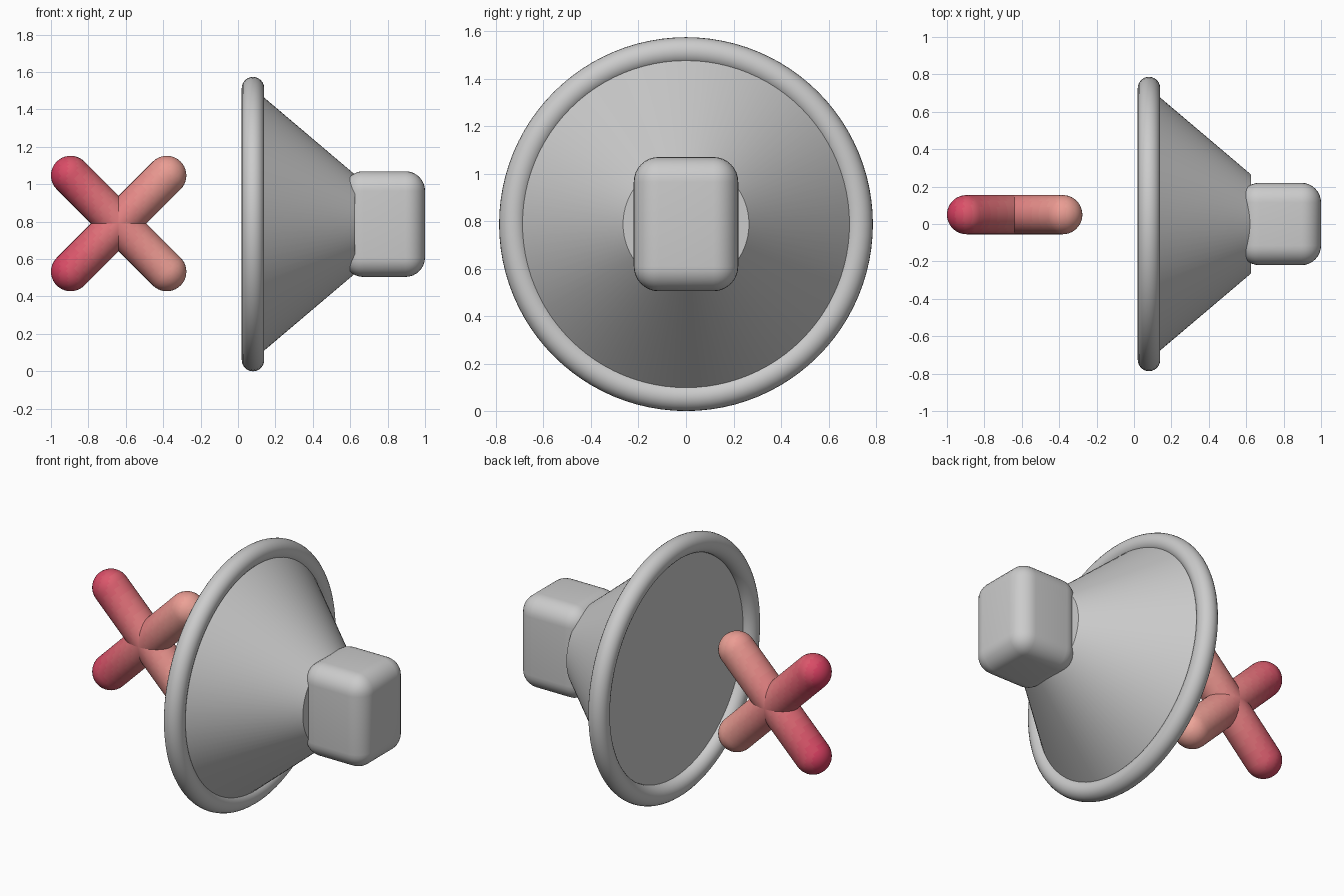
import bpy, bmesh, math
from mathutils import Matrix, Vector

if "Cube" in bpy.data.objects:
    bpy.data.objects.remove(bpy.data.objects["Cube"])

CZ = 0.787  # height of the common axis


def finish(bm, name, matrix):
    bmesh.ops.remove_doubles(bm, verts=bm.verts, dist=1e-5)
    bmesh.ops.recalc_face_normals(bm, faces=bm.faces)
    bm.transform(matrix)
    mesh = bpy.data.meshes.new(name)
    bm.to_mesh(mesh)
    bm.free()
    obj = bpy.data.objects.new(name, mesh)
    bpy.context.collection.objects.link(obj)
    bpy.ops.object.select_all(action='DESELECT')
    obj.select_set(True)
    bpy.context.view_layer.objects.active = obj
    bpy.ops.object.shade_smooth_by_angle(angle=math.radians(35))
    return obj


def lathe(name, profile, matrix, steps=64):
    """Revolve (x, radius) points around the x axis."""
    bm = bmesh.new()
    verts = [bm.verts.new((x, 0, r)) for x, r in profile]
    edges = [bm.edges.new(pair) for pair in zip(verts, verts[1:])]
    bmesh.ops.spin(bm, geom=verts + edges, cent=(0, 0, 0), axis=(1, 0, 0),
                   angle=math.tau, steps=steps, use_merge=False)
    return finish(bm, name, matrix)


axis = Matrix.Translation((0, 0, CZ))

# Speaker cone, closed at both ends
lathe("speaker_cone", [(0.08, 0), (0.08, 0.727), (0.625, 0.265), (0.625, 0)], axis, 96)

# Rounded rim
rim = [(0.08 + 0.06 * math.cos(a), 0.727 + 0.06 * math.sin(a))
       for a in (math.tau * i / 24 for i in range(25))]
lathe("speaker_rim", rim, axis, 96)

# Rounded block behind the cone
bm = bmesh.new()
bmesh.ops.create_cube(bm, size=1)
bmesh.ops.scale(bm, vec=(0.435, 0.44, 0.565), verts=bm.verts)
bmesh.ops.bevel(bm, geom=bm.edges[:], offset=0.105, segments=8,
                profile=0.5, affect='EDGES')
finish(bm, "speaker_block", Matrix.Translation((0.7825, 0, CZ)))

# Crimson to salmon blend for the cross
BANDS = 16
dark, light = Vector((0.68, 0.05, 0.12)), Vector((0.85, 0.38, 0.32))
reds = []
for i in range(BANDS):
    mat = bpy.data.materials.new(f"red_{i}")
    mat.diffuse_color = (*dark.lerp(light, i / (BANDS - 1)), 1)
    mat.use_nodes = True
    mat.node_tree.nodes["Principled BSDF"].inputs["Base Color"].default_value = mat.diffuse_color
    reds.append(mat)

# Cross made of two round-ended bars
R, HALF = 0.105, 0.257 * math.sqrt(2)
cap = [(HALF + R * math.cos(a), R * math.sin(a))
       for a in (math.pi / 2 * i / 10 for i in range(11))]
middle = [(HALF * (1 - i / 14), R) for i in range(1, 28)]
bar = cap + middle + [(-x, r) for x, r in reversed(cap)]
for name, tilt in (("cross_bar_rising", -45), ("cross_bar_falling", 45)):
    place = Matrix.Translation((-0.638, 0.05, CZ + 0.003)) @ Matrix.Rotation(math.radians(tilt), 4, 'Y')
    obj = lathe(name, bar, place, 32)
    for mat in reds:
        obj.data.materials.append(mat)
    for poly in obj.data.polygons:
        t = (poly.center.x + 1.0) / 0.724
        poly.material_index = max(0, min(BANDS - 1, int(t * BANDS)))
